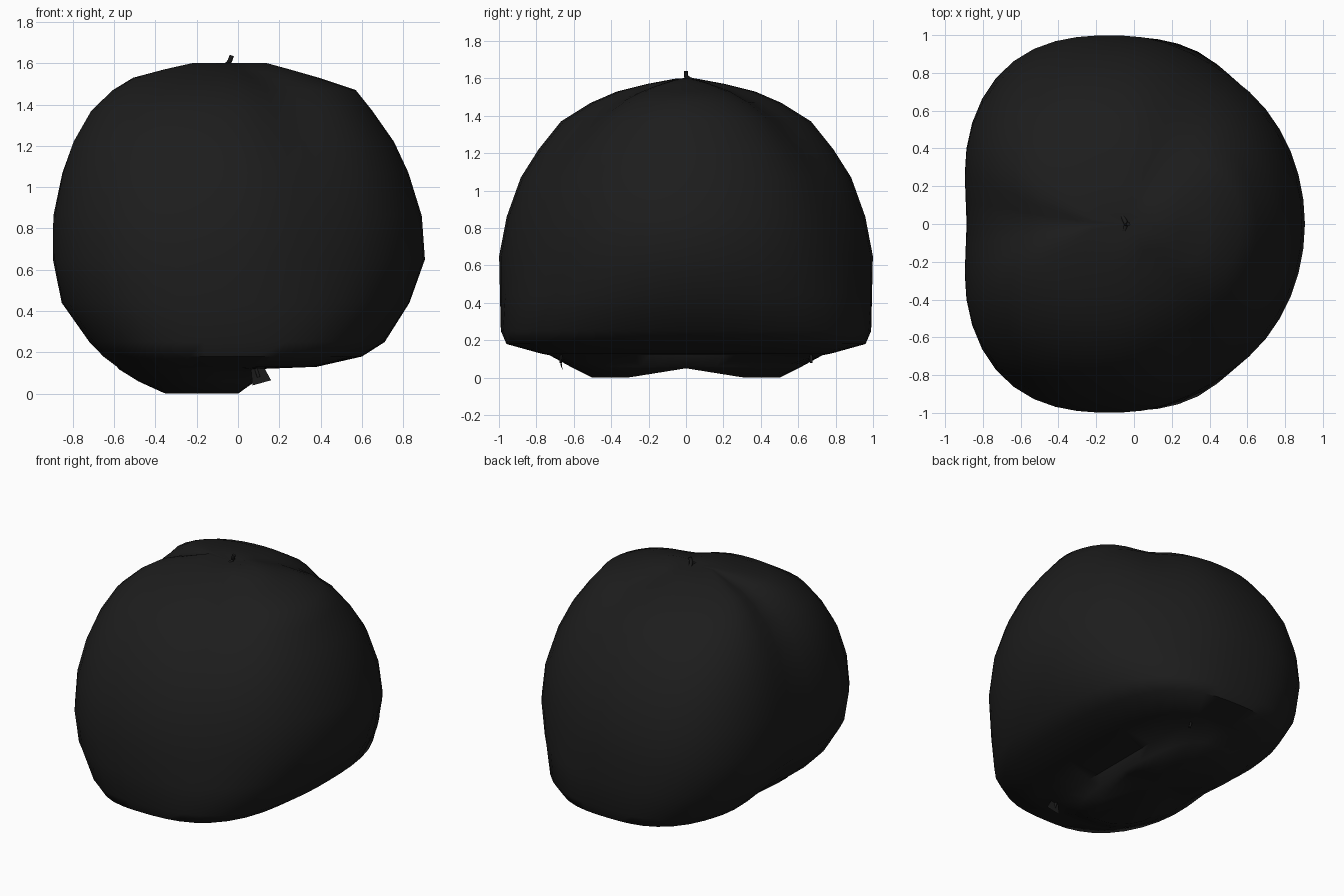
import bpy, bmesh, math
from mathutils import Vector

if "Cube" in bpy.data.objects:
    bpy.data.objects.remove(bpy.data.objects["Cube"])

black = bpy.data.materials.new("black_plastic")
black.use_nodes = True
colour = (0.012, 0.012, 0.012, 1)
black.diffuse_color = colour
bsdf = black.node_tree.nodes["Principled BSDF"]
bsdf.inputs["Base Color"].default_value = colour
bsdf.inputs["Roughness"].default_value = 0.7


def finish(bm, name, angle):
    bmesh.ops.recalc_face_normals(bm, faces=bm.faces)
    mesh = bpy.data.meshes.new(name)
    bm.to_mesh(mesh)
    bm.free()
    obj = bpy.data.objects.new(name, mesh)
    bpy.context.collection.objects.link(obj)
    mesh.materials.append(black)
    bpy.ops.object.select_all(action="DESELECT")
    obj.select_set(True)
    bpy.context.view_layer.objects.active = obj
    bpy.ops.object.shade_smooth_by_angle(angle=math.radians(angle))


# Three-lobed sack: height, left edge, right edge, half depth, right-side boxiness,
# dip of the two side seams, dip of the left seam
RINGS = [
    (0.00, -0.39, 0.05, 0.50, 1.5, 0, 0.05), (0.06, -0.50, 0.09, 0.62, 2.4, 0, 0.08),
    (0.12, -0.60, 0.12, 0.73, 6, 0, 0.09), (0.13, -0.61, 0.38, 0.78, 3, 0, 0.09),
    (0.18, -0.68, 0.60, 0.96, 2.8, 0, 0.09), (0.25, -0.75, 0.71, 0.99, 2.6, 0, 0.08),
    (0.44, -0.88, 0.83, 0.995, 2.2, 0.01, 0.05), (0.65, -0.92, 0.905, 1.0, 2, 0.02, 0.04),
    (0.86, -0.92, 0.89, 0.96, 2, 0.03, 0.045), (1.07, -0.88, 0.825, 0.885, 2, 0.04, 0.06),
    (1.22, -0.83, 0.755, 0.79, 2, 0.07, 0.08), (1.37, -0.745, 0.65, 0.67, 2, 0.11, 0.12),
    (1.47, -0.64, 0.57, 0.51, 2, 0.16, 0.17), (1.53, -0.54, 0.39, 0.37, 2, 0.22, 0.24),
    (1.57, -0.38, 0.25, 0.21, 2, 0.25, 0.28), (1.60, -0.23, 0.14, 0.05, 2, 0.15, 0.1),
]
SEGMENTS = 48


def ring_point(ring, i):
    z, left, right, depth, boxy, side_dip, left_dip = ring
    a = math.tau * i / SEGMENTS
    mid = max(left, min(-0.08, (left + right) / 2 + 0.08))
    c, s = math.cos(a), math.sin(a)
    n = boxy if c > 0 else 2.7
    scale = (abs(c) ** n + abs(s) ** n) ** (-1 / n)
    # pull the surface in along each seam
    turn = abs(math.degrees(math.atan2(s, c)))
    scale *= 1 - side_dip * math.exp(-((turn - 60) / 17) ** 2)
    scale *= 1 - left_dip * math.exp(-((turn - 180) / 17) ** 2)
    c, s = c * scale, s * scale
    x = mid + c * ((right - mid) if c > 0 else (mid - left))
    if z < 0.01:
        z = 0.05 * max(0, 1 - abs(s) * 1.6)
    return Vector((x, s * depth, z))


bm = bmesh.new()
loops = [[bm.verts.new(ring_point(r, i)) for i in range(SEGMENTS)] for r in RINGS]
for low, high in zip(loops, loops[1:]):
    for i in range(SEGMENTS):
        j = (i + 1) % SEGMENTS
        bm.faces.new((low[i], low[j], high[j], high[i]))
for loop, centre in ((loops[0], (-0.2, 0, 0.07)), (loops[-1], (-0.04, 0, 1.59))):
    hub = bm.verts.new(centre)
    for i in range(SEGMENTS):
        bm.faces.new((loop[i], loop[(i + 1) % SEGMENTS], hub))
finish(bm, "sack", 50)


# Gathered ties at the three pinched corners
def tie(name, points, radius):
    curve = bpy.data.curves.new(name, "CURVE")
    curve.dimensions = "3D"
    curve.bevel_depth = radius
    curve.bevel_resolution = 1
    spline = curve.splines.new("POLY")
    spline.points.add(len(points) - 1)
    for p, co in zip(spline.points, points):
        p.co = (*co, 1)
    curve.use_fill_caps = True
    curve.materials.append(black)
    bpy.context.collection.objects.link(bpy.data.objects.new(name, curve))


tie("top_tie", [(-0.09, 0.1, 1.575), (-0.05, 0.02, 1.595), (-0.04, 0, 1.61), (-0.03, 0, 1.637)], 0.012)
tie("top_tail", [(-0.04, 0, 1.595), (-0.06, -0.06, 1.585), (-0.09, -0.11, 1.575)], 0.01)
for side, name in ((-1, "front"), (1, "back")):
    tie(name + "_tie", [(0.08, side * 0.66, 0.15), (0.09, side * 0.67, 0.11), (0.1, side * 0.67, 0.08)], 0.008)

# Small loose flap beside the front tie
bm = bmesh.new()
outline = [(0.06, -0.68, 0.15), (0.13, -0.67, 0.12), (0.16, -0.67, 0.065), (0.07, -0.66, 0.04)]
bm.faces.new([bm.verts.new(p) for p in outline])
bmesh.ops.triangulate(bm, faces=bm.faces)
finish(bm, "front_flap", 30)
